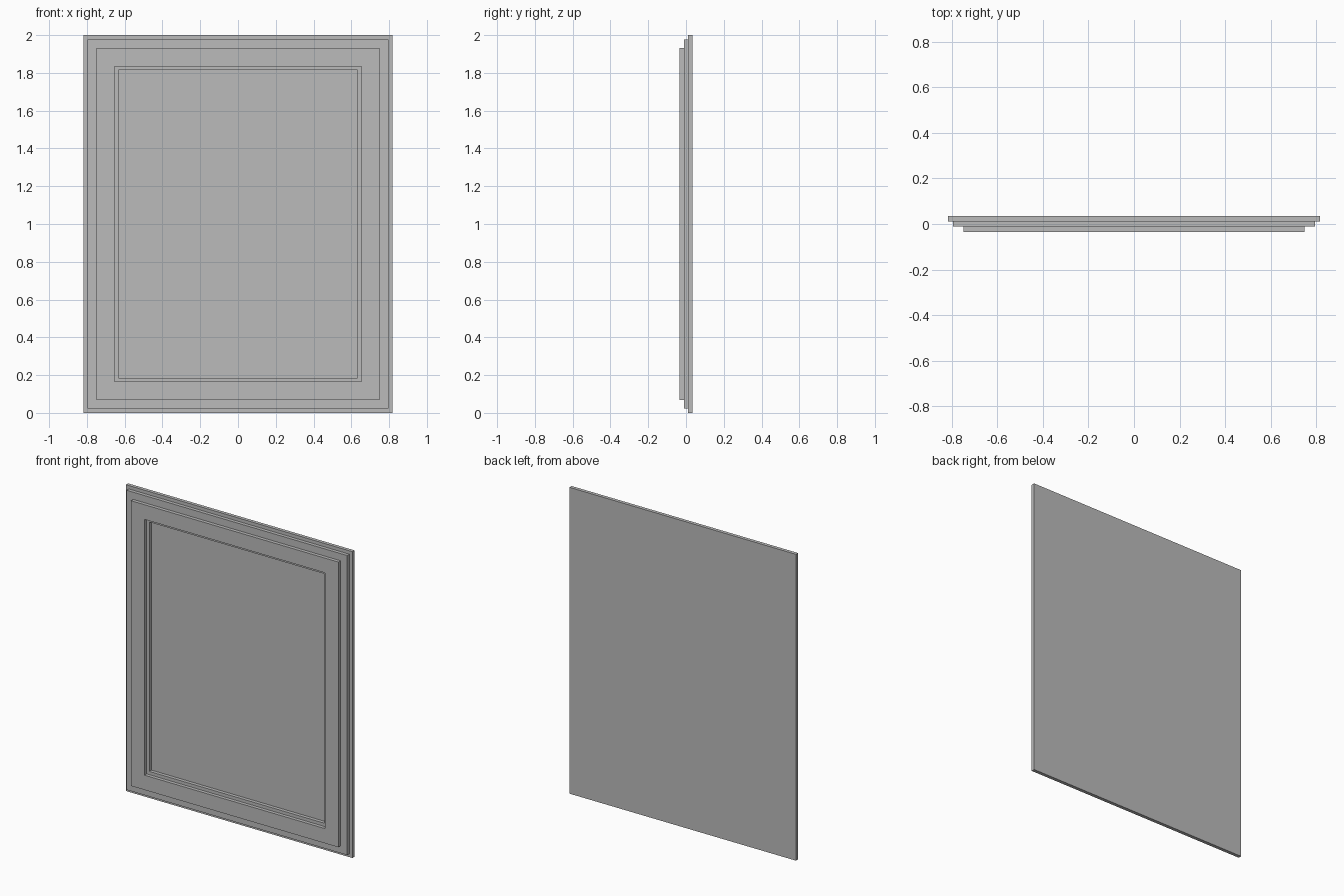
import bpy
import bmesh

if "Cube" in bpy.data.objects:
    bpy.data.objects.remove(bpy.data.objects["Cube"], do_unlink=True)

HALF_W, HALF_H = 0.818, 1.0   # half size of the backing board
LAYER = 0.0227                # thickness of every layer

grey = bpy.data.materials.new("plain grey")
grey.use_nodes = True
grey.diffuse_color = (0.5, 0.5, 0.5, 1)
grey.node_tree.nodes["Principled BSDF"].inputs["Base Color"].default_value = (0.5, 0.5, 0.5, 1)


def rectangle(bm, inset, y):
    w, h = HALF_W - inset, HALF_H - inset
    return [bm.verts.new((sx * w, y, 1 + sz * h))
            for sx, sz in ((-1, -1), (1, -1), (1, 1), (-1, 1))]


def layer(name, back, outer, inner=None):
    """Rectangular slab, or a picture frame when an inner inset is given."""
    bm = bmesh.new()
    front = back - LAYER
    of, ob = rectangle(bm, outer, front), rectangle(bm, outer, back)
    if inner is None:
        bm.faces.new(of)
        bm.faces.new(ob)
    else:
        nf, nb = rectangle(bm, inner, front), rectangle(bm, inner, back)
    for i in range(4):
        j = (i + 1) % 4
        bm.faces.new((of[i], of[j], ob[j], ob[i]))
        if inner is not None:
            bm.faces.new((nf[i], nf[j], nb[j], nb[i]))
            bm.faces.new((of[i], of[j], nf[j], nf[i]))
            bm.faces.new((ob[i], ob[j], nb[j], nb[i]))
    bmesh.ops.recalc_face_normals(bm, faces=bm.faces)
    mesh = bpy.data.meshes.new(name)
    bm.to_mesh(mesh)
    bm.free()
    mesh.materials.append(grey)
    obj = bpy.data.objects.new(name, mesh)
    bpy.context.collection.objects.link(obj)


# Backing board with two stepped frames in front
layer("backing_board", 1.5 * LAYER, 0)
layer("middle_frame", 0.5 * LAYER, 0.022, 0.186)
layer("front_frame", -0.5 * LAYER, 0.069, 0.165)
